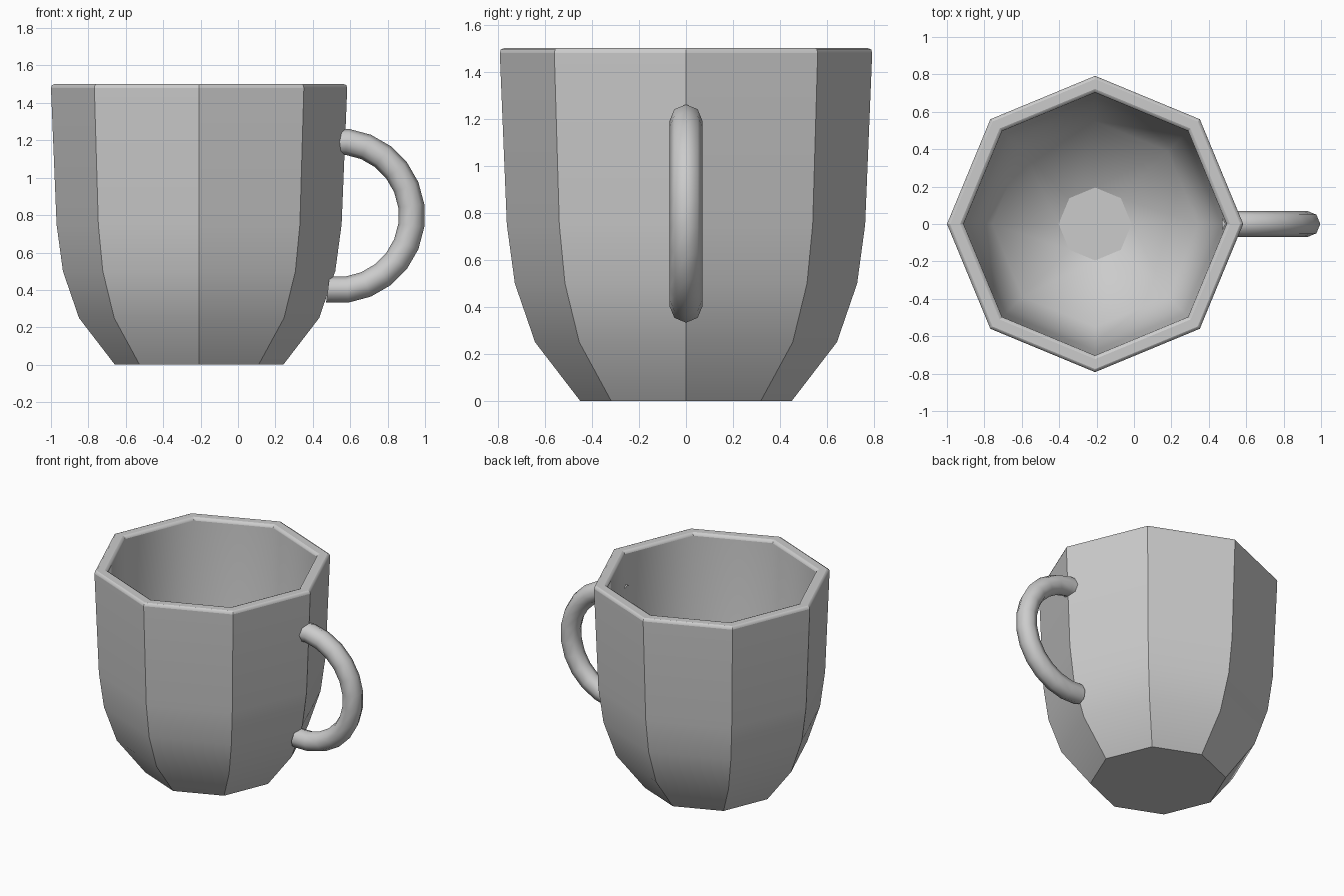
import bpy, bmesh
from math import sin, cos, pi, radians

if "Cube" in bpy.data.objects:
    bpy.data.objects.remove(bpy.data.objects["Cube"])

CX = -0.208          # axis of the cup body
SIDES = 8


def loft(name, rings, sharp_rings=(), sharp_spans=()):
    """Skin a list of closed rings, cap both ends, smooth except the chosen edges."""
    bm = bmesh.new()
    loops = [[bm.verts.new(p) for p in ring] for ring in rings]
    n = len(loops[0])
    for a, b in zip(loops, loops[1:]):
        for i in range(n):
            j = (i + 1) % n
            bm.faces.new((a[i], a[j], b[j], b[i]))
    bm.faces.new(loops[0][::-1])
    bm.faces.new(loops[-1])
    bmesh.ops.recalc_face_normals(bm, faces=bm.faces)
    for f in bm.faces:
        f.smooth = True
    for k in sharp_rings:
        for i in range(n):
            bm.edges.get((loops[k][i], loops[k][(i + 1) % n])).smooth = False
    for k in sharp_spans:
        for i in range(n):
            bm.edges.get((loops[k][i], loops[k + 1][i])).smooth = False
    mesh = bpy.data.meshes.new(name)
    bm.to_mesh(mesh)
    bm.free()
    obj = bpy.data.objects.new(name, mesh)
    bpy.context.collection.objects.link(obj)
    return obj


# Cup body: octagonal profile up the outside, over the rim, down the inside
profile = [(0.45, 0), (0.642, 0.25), (0.728, 0.5), (0.762, 0.75), (0.792, 1.48),
           (0.788, 1.494), (0.775, 1.5), (0.722, 1.5), (0.708, 1.494), (0.703, 1.48),
           (0.677, 0.75), (0.645, 0.52), (0.55, 0.28), (0.195, 0.1)]
rings = [[(CX + r * cos(2 * pi * i / SIDES), r * sin(2 * pi * i / SIDES), z)
          for i in range(SIDES)] for r, z in profile]
last = len(profile) - 1
loft("cup_body", rings, sharp_rings=(0, 4, 6, 7, 9, last), sharp_spans=range(9))

# Handle: eight-sided tube swept along an arc whose ends sink into the wall
HX, HZ, ARC, TUBE, STEPS = 0.532, 0.797, 0.398, 0.07, 13
handle = []
for k in range(STEPS + 1):
    a = radians(-97.5 + 195 * k / STEPS)
    ring = []
    for i in range(8):
        t = 2 * pi * i / 8
        d = ARC + TUBE * cos(t)
        ring.append((HX + d * cos(a), TUBE * sin(t), HZ + d * sin(a)))
    handle.append(ring)
loft("handle", handle, sharp_rings=(0, STEPS))
